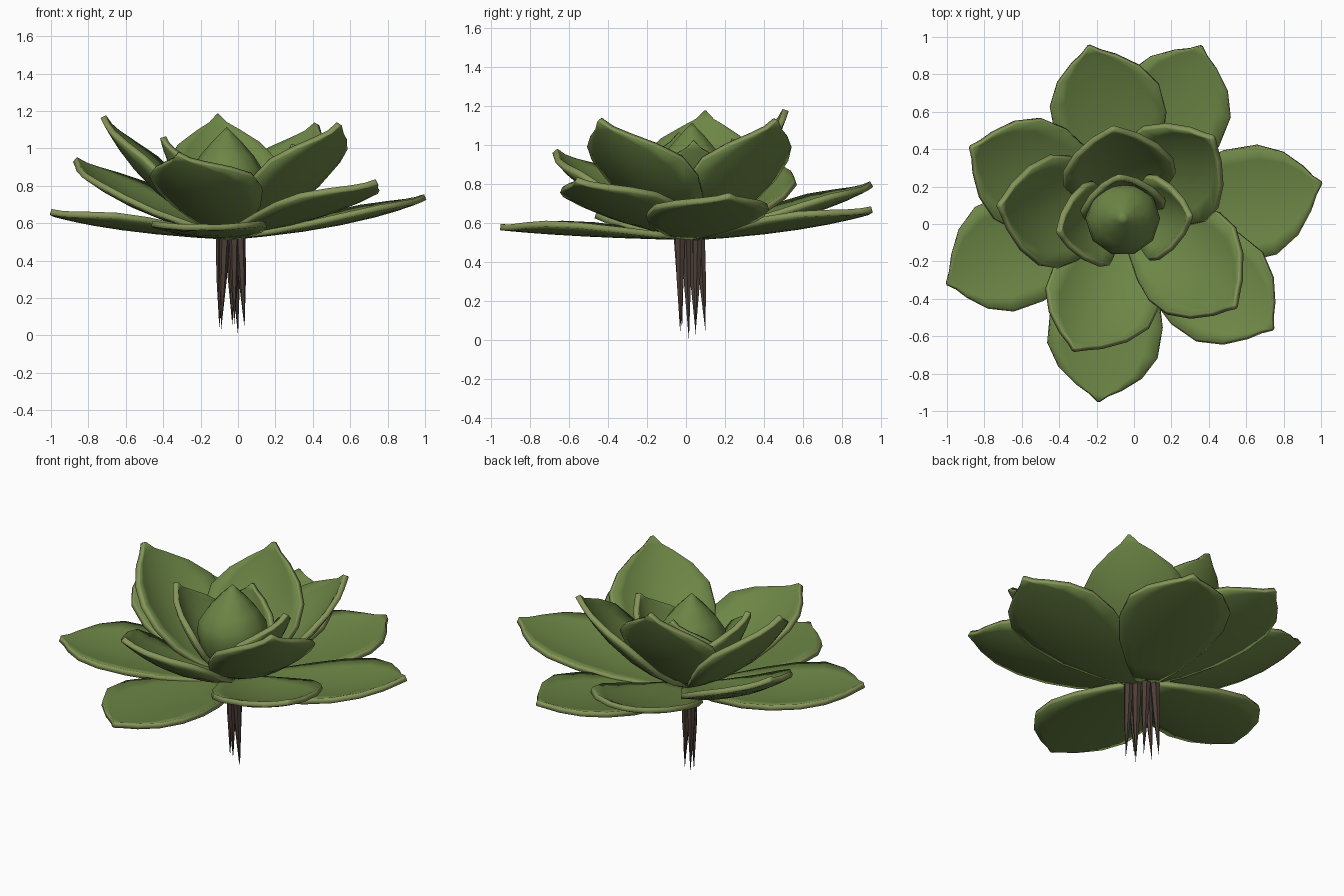
import bpy, bmesh, math
from mathutils import Vector

if "Cube" in bpy.data.objects:
    bpy.data.objects.remove(bpy.data.objects["Cube"])


def material(name, col):
    m = bpy.data.materials.new(name)
    m.diffuse_color = (*col, 1)
    m.use_nodes = True
    m.node_tree.nodes["Principled BSDF"].inputs["Base Color"].default_value = m.diffuse_color
    return m


GREEN = material("leaf_green", (0.15, 0.235, 0.06))
RIM = material("leaf_rim", (0.24, 0.30, 0.10))
BROWN = material("root_brown", (0.075, 0.05, 0.04))
CENTRE = Vector((-0.05, 0.03, 0))


def finish(bm, name, mats):
    bmesh.ops.recalc_face_normals(bm, faces=bm.faces)
    me = bpy.data.meshes.new(name)
    bm.to_mesh(me)
    bm.free()
    for m in mats:
        me.materials.append(m)
    ob = bpy.data.objects.new(name, me)
    bpy.context.collection.objects.link(ob)
    return ob


def smooth(ob, angle):
    bpy.ops.object.select_all(action='DESELECT')
    ob.select_set(True)
    bpy.context.view_layer.objects.active = ob
    bpy.ops.object.shade_smooth_by_angle(angle=math.radians(angle))


# Leaf outline: (position along the spine, half width as a share of the widest)
OUTLINE = [(0, .2), (.12, .5), (.3, .83), (.48, 1), (.66, .98),
           (.8, .74), (.9, .4), (.95, .17), (1, .02)]
COLS = 8


def leaf(name, tip, z0, half, cup, sag):
    """Cupped leaf curving up to its tip; the 4th tip value bends it sideways."""
    bend = tip[3]
    tip = Vector(tip[:3])
    out = Vector((tip.x - CENTRE.x, tip.y - CENTRE.y, 0))
    length = out.length
    out.normalize()
    side = Vector((-out.y, out.x, 0))
    p0 = CENTRE + out * 0.03 + Vector((0, 0, z0))
    rise = (tip.z - z0) * (0.5 - 1.5 * sag)
    p1 = CENTRE + out * length * (0.5 + sag * 0.8) + Vector((0, 0, z0 + rise)) + side * bend * 2
    bm = bmesh.new()
    rows = []
    for t, w in OUTLINE:
        p = p0 * (1 - t) ** 2 + p1 * 2 * t * (1 - t) + tip * t * t
        tangent = ((p1 - p0) * (1 - t) + (tip - p1) * t).normalized()
        normal = tangent.cross(side).normalized()
        row = []
        for i in range(COLS + 1):
            v = (2 * i / COLS - 1) * half * w
            row.append(bm.verts.new(p + side * v * (1 - cup * 0.03) + normal * cup * v * v))
        rows.append(row)
    for a, b in zip(rows, rows[1:]):
        for i in range(COLS):
            bm.faces.new((a[i], a[i + 1], b[i + 1], b[i]))
    ob = finish(bm, name, [GREEN, RIM])
    mod = ob.modifiers.new("thickness", 'SOLIDIFY')
    mod.thickness = 0.032
    mod.offset = 0
    mod.material_offset_rim = 1
    smooth(ob, 40)


# Leaf layers: tips with bend, then base height, half width, cup, sag
LAYERS = {
    "lower_leaf": ([(1.0, .22, .74, -.04), (.36, .95, .67, 0), (-1.0, -.32, .66, -.04),
                    (-.19, -.95, .58, -.02)], .53, .305, .45, .17),
    "middle_leaf": ([(-.24, .95, .80, -.03), (-.87, .41, .94, 0),
                     (.74, -.56, .82, 0)], .55, .305, .6, .17),
    "upper_leaf": ([(-.32, -.67, .97, .04), (.54, -.44, 1.13, .04), (.42, .46, 1.13, 0),
                    (-.11, .51, 1.18, 0), (-.72, .10, 1.17, 0)], .57, .305, 1.0, .18),
    "inner_leaf": ([(-.40, -.04, 1.06, 0), (.30, .04, 1.02, 0),
                    (-.08, .25, 1.03, 0)], .59, .235, 2.0, .22),
}
for name, (tips, z0, half, cup, sag) in LAYERS.items():
    for i, tip in enumerate(tips):
        leaf(f"{name}_{i + 1}", tip, z0, half, cup, sag)

# Central bud: pointed lathe form
PROFILE = [(.05, .54), (.12, .62), (.175, .72), (.2, .82), (.19, .89),
           (.145, .96), (.075, 1.04), (.03, 1.085)]
SIDES = 10
bm = bmesh.new()
rings = [[bm.verts.new((-.06 + r * math.cos(2 * math.pi * i / SIDES),
                        .03 + r * math.sin(2 * math.pi * i / SIDES), z))
          for i in range(SIDES)] for r, z in PROFILE]
apex = bm.verts.new((-.06, .03, 1.115))
for a, b in zip(rings, rings[1:]):
    for i in range(SIDES):
        j = (i + 1) % SIDES
        bm.faces.new((a[i], a[j], b[j], b[i]))
for i in range(SIDES):
    bm.faces.new((rings[-1][i], rings[-1][(i + 1) % SIDES], apex))
bm.faces.new(rings[0][::-1])
smooth(finish(bm, "bud", [GREEN]), 40)

# Roots: thin tapering spikes hanging from the crown (top x, y, tip x, y, z)
ROOTS = [(-.09, .07, -.10, .10, .04), (-.07, .03, -.09, .05, .03),
         (-.04, .06, -.03, .05, .05), (-.02, .00, .00, .015, 0),
         (.01, -.03, .035, -.03, .04), (-.02, -.04, -.02, -.02, .06)]
bm = bmesh.new()
for x, y, tx, ty, tz in ROOTS:
    tip = bm.verts.new((tx, ty, tz))
    rings = []
    for f, r in ((0, .03), (.5, .02)):
        c = Vector((x, y, .57)).lerp(tip.co, f)
        rings.append([bm.verts.new(c + Vector((r * math.cos(k * math.pi / 3),
                                               r * math.sin(k * math.pi / 3), 0)))
                      for k in range(6)])
    a, b = rings
    for k in range(6):
        j = (k + 1) % 6
        bm.faces.new((a[k], a[j], b[j], b[k]))
        bm.faces.new((b[k], b[j], tip))
    bm.faces.new(a)
smooth(finish(bm, "roots", [BROWN]), 40)
